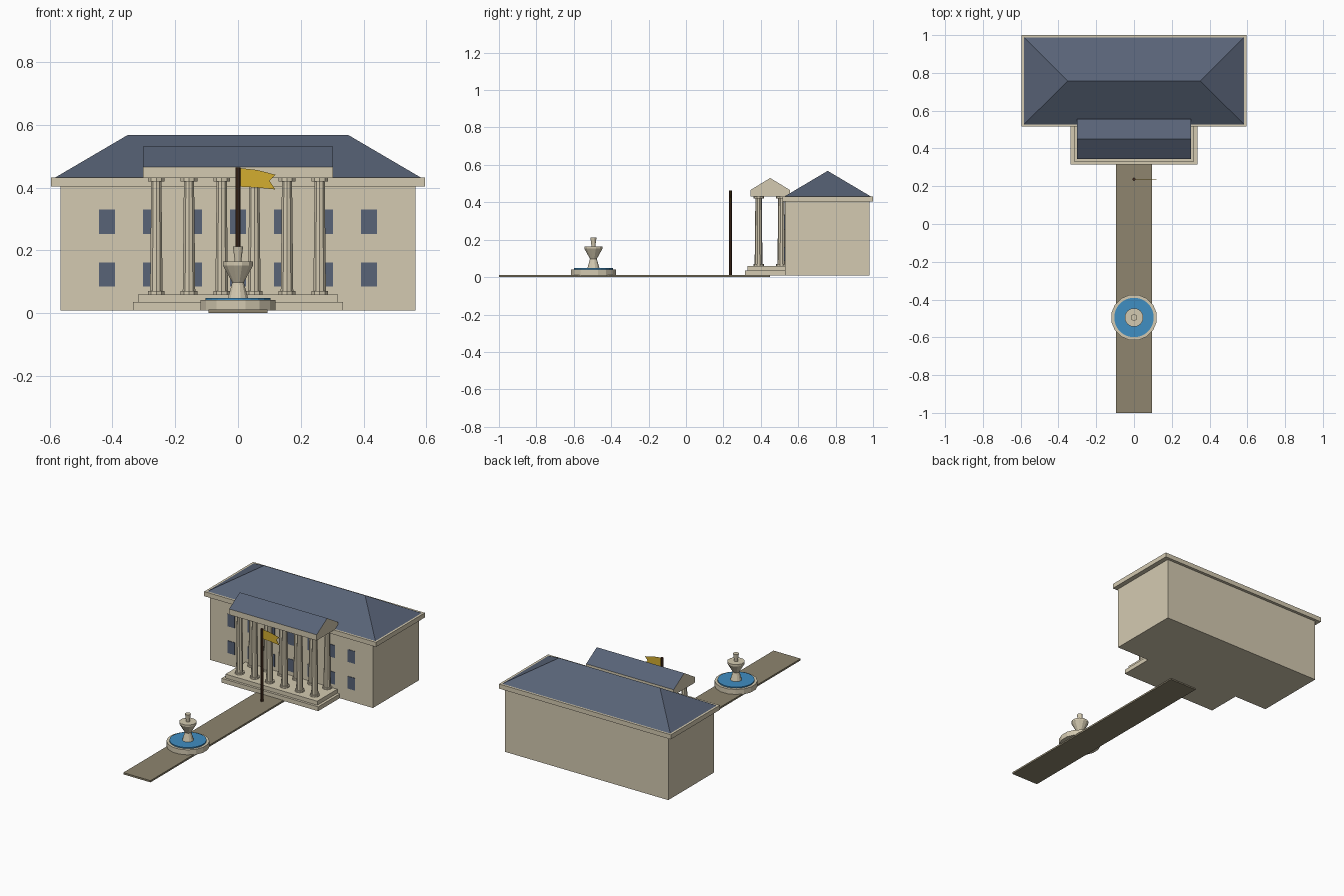
import bpy, bmesh, math

cube = bpy.data.objects.get("Cube")
if cube:
    bpy.data.objects.remove(cube, do_unlink=True)


def material(name, rgb):
    """Flat material from 0-255 screen colour."""
    lin = [((c / 255 + 0.055) / 1.055) ** 2.4 for c in rgb] + [1]
    m = bpy.data.materials.new(name)
    m.use_nodes = True
    m.diffuse_color = lin
    m.node_tree.nodes["Principled BSDF"].inputs["Base Color"].default_value = lin
    return m


stone = material("pale stone", (212, 202, 177))
slate = material("slate blue", (88, 99, 119))
paving = material("paving", (142, 133, 110))
water = material("water blue", (64, 142, 194))
wood = material("dark wood", (66, 42, 28))
gold = material("gold cloth", (212, 174, 48))


def finish(name, bm, *mats):
    bmesh.ops.recalc_face_normals(bm, faces=bm.faces)
    me = bpy.data.meshes.new(name)
    bm.to_mesh(me)
    bm.free()
    for m in mats:
        me.materials.append(m)
    ob = bpy.data.objects.new(name, me)
    bpy.context.collection.objects.link(ob)
    return ob


def box(name, x, y, z, mat):
    """Box from (min, max) pairs."""
    bm = bmesh.new()
    bmesh.ops.create_cube(bm, size=1)
    for v in bm.verts:
        v.co = [r[0] if c < 0 else r[1] for c, r in zip(v.co, (x, y, z))]
    return finish(name, bm, mat)


def lathe(name, profile, sides, x, y, mat):
    """Faceted turned shape from (radius, height) points, capped at both ends."""
    bm = bmesh.new()
    rings = []
    for r, z in profile:
        angles = [math.tau * (i + 0.5) / sides for i in range(sides)]
        rings.append([bm.verts.new((x + r * math.cos(a), y + r * math.sin(a), z)) for a in angles])
    for low, high in zip(rings, rings[1:]):
        for i in range(sides):
            j = (i + 1) % sides
            bm.faces.new((low[i], low[j], high[j], high[i]))
    bm.faces.new(rings[0])
    bm.faces.new(rings[-1])
    return finish(name, bm, mat)


def ridge_roof(name, half_x, y, z, half_ridge, *mats):
    """Roof with a ridge along x: hipped when the ridge is shorter than the eaves."""
    bm = bmesh.new()
    mid = sum(y) / 2
    a, b, c, d = [bm.verts.new((sx * half_x, yy, z[0]))
                  for sx, yy in ((-1, y[0]), (1, y[0]), (1, y[1]), (-1, y[1]))]
    e, f = [bm.verts.new((s * half_ridge, mid, z[1])) for s in (-1, 1)]
    for vs in ((a, b, f, e), (c, d, e, f), (b, c, f), (d, a, e), (a, d, c, b)):
        face = bm.faces.new(vs)
        # triangular ends take the last material
        if len(vs) == 3:
            face.material_index = len(mats) - 1
    return finish(name, bm, *mats)


GROUND = 0.008

# Main block, cornice and hipped roof
box("main_block", (-0.565, 0.565), (0.528, 0.982), (GROUND, 0.405), stone)
box("cornice", (-0.595, 0.595), (0.515, 1.0), (0.403, 0.432), stone)
ridge_roof("main_roof", 0.582, (0.528, 0.987), (0.432, 0.568), 0.35, slate)

# Windows on the front wall
for row, (low, high) in enumerate(((0.085, 0.162), (0.252, 0.33))):
    for i in range(-3, 4):
        x = i * 0.139
        box(f"window_{row}_{i + 3}", (x - 0.025, x + 0.025), (0.525, 0.53), (low, high), slate)

# Portico steps
box("lower_step", (-0.335, 0.335), (0.315, 0.54), (GROUND, 0.035), stone)
box("upper_step", (-0.318, 0.318), (0.33, 0.54), (0.035, 0.06), stone)

# Two rows of tapered columns with base and capital
for row, y in enumerate((0.388, 0.51)):
    for i in range(6):
        x = (i - 2.5) * 0.104
        lathe(f"column_{row}_{i}",
              [(0.028, 0.06), (0.028, 0.07), (0.021, 0.07), (0.017, 0.42),
               (0.028, 0.42), (0.028, 0.43)], 10, x, y, stone)

# Portico beam and gabled roof
box("portico_beam", (-0.303, 0.303), (0.345, 0.555), (0.43, 0.466), stone)
ridge_roof("portico_roof", 0.303, (0.345, 0.555), (0.466, 0.53), 0.303, slate, stone)

# Path
box("path", (-0.094, 0.094), (-1.0, 0.45), (0, 0.011), paving)

# Fountain: basin, water, turned pedestal and finial
FY = -0.495
lathe("fountain_basin", [(0.122, GROUND), (0.122, 0.042)], 16, 0, FY, stone)
lathe("fountain_water", [(0.105, 0.04), (0.105, 0.049)], 24, 0, FY, water)
lathe("fountain_pedestal", [(0.034, 0.045), (0.017, 0.105)], 12, 0, FY, stone)
lathe("fountain_bowl", [(0.019, 0.098), (0.05, 0.152), (0.05, 0.164)], 12, 0, FY, stone)
lathe("fountain_finial", [(0.01, 0.16), (0.017, 0.212)], 12, 0, FY, stone)

# Flagpole and swallow-tailed flag
PY = 0.237
lathe("flagpole", [(0.009, GROUND), (0.009, 0.464)], 8, 0, PY, wood)
bm = bmesh.new()
outline = [(0.006, 0.403), (0.06, 0.4), (0.119, 0.394), (0.1, 0.422),
           (0.119, 0.441), (0.06, 0.456), (0.006, 0.462)]
flag = bm.faces.new([bm.verts.new((x, PY - 0.001, z)) for x, z in outline])
side = bmesh.ops.extrude_face_region(bm, geom=[flag])
for v in side["geom"]:
    if isinstance(v, bmesh.types.BMVert):
        v.co.y += 0.002
finish("flag", bm, gold)
